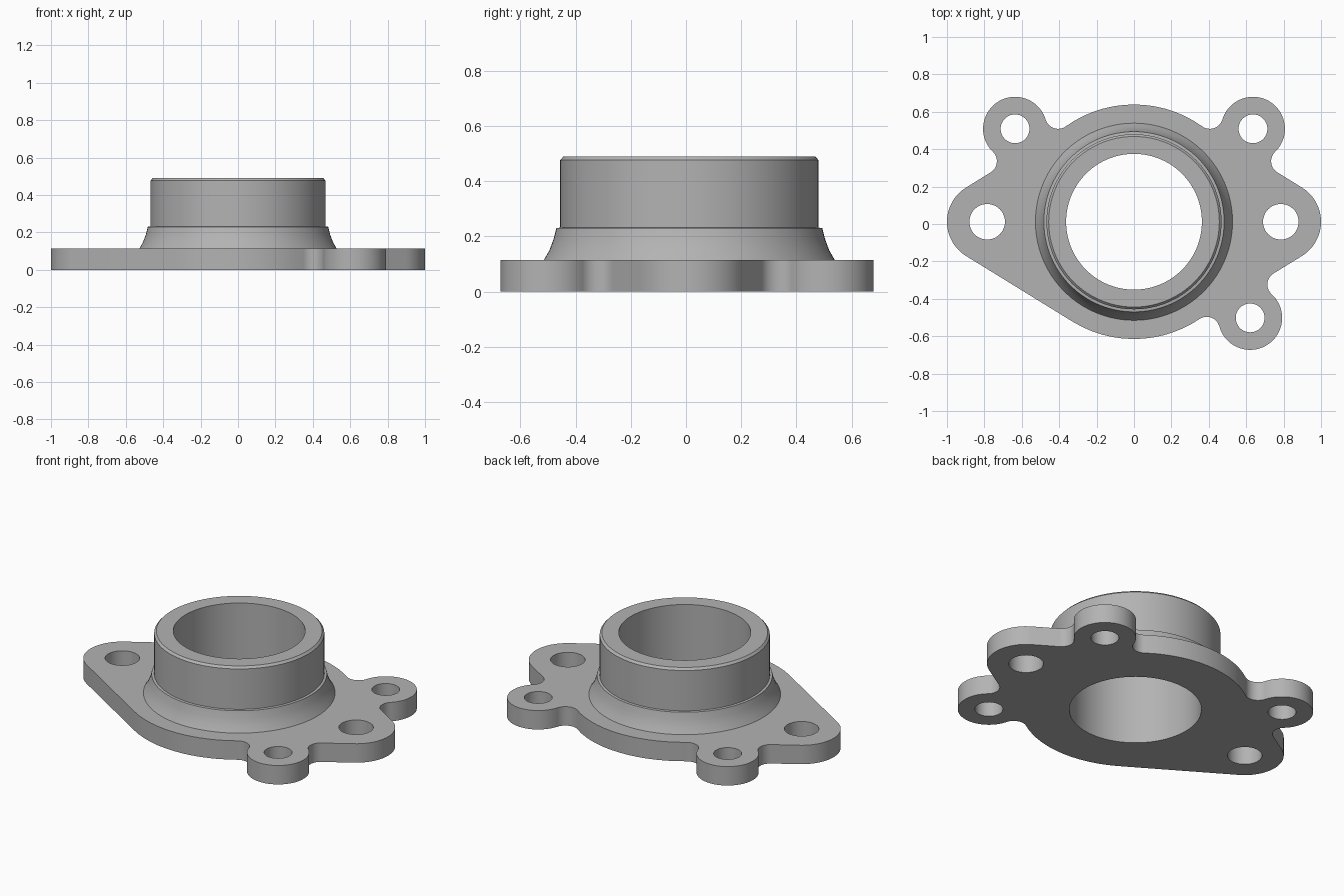
import bpy
import bmesh
import math
from mathutils import Vector

cube = bpy.data.objects.get("Cube")
if cube:
    bpy.data.objects.remove(cube)

# Main dimensions, measured from the bore axis
AXIS_Y = 0.012
PLATE_H = 0.115
DISC_R, EAR_R, LOBE_R, FILLET_R = 0.627, 0.215, 0.171, 0.07
EAR_X = 0.785
BORE_R, FOOT_R = 0.363, 0.527
EAR_HOLE_R, LOBE_HOLE_R = 0.095, 0.077
STEPS = 128
TAU = 2 * math.pi
REAR_LOBE = Vector((0.636, 0.497))
FRONT_LOBE = Vector((0.621, 0.514))

grey = bpy.data.materials.new("cast_grey")
grey.use_nodes = True
colour = (0.45, 0.45, 0.45, 1)
grey.diffuse_color = colour
grey.node_tree.nodes["Principled BSDF"].inputs["Base Color"].default_value = colour


def angle(v):
    return math.atan2(v.y, v.x)


def arc(centre, radius, start, end, turn=1):
    """Points from start to end angle, anticlockwise if turn is 1."""
    sweep = ((end - start) * turn) % TAU
    n = max(3, round(sweep / TAU * 72))
    angles = [start + turn * sweep * i / n for i in range(n + 1)]
    return [Vector((centre.x + radius * math.cos(a), centre.y + radius * math.sin(a)))
            for a in angles]


def quadrant(lobe):
    """Outline from the ear tip round to the disc top, with an optional lobe."""
    origin, ear = Vector((0, 0)), Vector((EAR_X, 0))
    slope = math.acos((DISC_R - EAR_R) / EAR_X)
    points = arc(ear, EAR_R, 0, slope)
    if lobe is None:
        return points + arc(origin, DISC_R, slope, math.pi / 2)
    reach, ring = LOBE_R + FILLET_R, DISC_R + FILLET_R
    # Fillet between the straight side and the lobe
    normal = Vector((math.cos(slope), math.sin(slope)))
    along = Vector((normal.y, -normal.x))
    s = lobe.dot(along) + math.sqrt(reach ** 2 - (ring - lobe.dot(normal)) ** 2)
    outer = normal * ring + along * s
    # Fillet between the lobe and the disc
    dist = lobe.length
    swing = math.acos((ring ** 2 + dist ** 2 - reach ** 2) / (2 * ring * dist))
    theta = angle(lobe) + swing
    inner = Vector((math.cos(theta), math.sin(theta))) * ring
    points += arc(outer, FILLET_R, slope + math.pi, angle(lobe - outer), -1)
    points += arc(lobe, LOBE_R, angle(outer - lobe), angle(inner - lobe))
    points += arc(inner, FILLET_R, angle(lobe - inner), theta + math.pi, -1)
    return points + arc(origin, DISC_R, theta, math.pi / 2)


def circle(x, y, radius, n):
    return [Vector((x + radius * math.cos(TAU * i / n), y + radius * math.sin(TAU * i / n)))
            for i in range(n)]


def finish(name, bm):
    bmesh.ops.recalc_face_normals(bm, faces=bm.faces)
    mesh = bpy.data.meshes.new(name)
    bm.to_mesh(mesh)
    bm.free()
    mesh.materials.append(grey)
    obj = bpy.data.objects.new(name, mesh)
    obj.location.y = AXIS_Y
    bpy.context.collection.objects.link(obj)
    bpy.ops.object.select_all(action="DESELECT")
    obj.select_set(True)
    bpy.context.view_layer.objects.active = obj
    bpy.ops.object.shade_smooth_by_angle(angle=math.radians(25))
    return obj


# Flange plate: four quadrants mirrored into one outline
outline = []
for sx, sy, lobe in ((1, 1, REAR_LOBE), (-1, 1, REAR_LOBE),
                     (-1, -1, None), (1, -1, FRONT_LOBE)):
    part = [Vector((p.x * sx, p.y * sy)) for p in quadrant(lobe)]
    outline += part if sx * sy > 0 else part[::-1]
clean = [p for i, p in enumerate(outline) if (p - outline[i - 1]).length > 0.0005]

# Bolt holes and the opening that the collar fills
loops = [clean, circle(0, 0, FOOT_R, STEPS)]
for side in (-1, 1):
    loops.append(circle(side * EAR_X, 0, EAR_HOLE_R, 48))
    loops.append(circle(side * REAR_LOBE.x, REAR_LOBE.y, LOBE_HOLE_R, 48))
loops.append(circle(FRONT_LOBE.x, -FRONT_LOBE.y, LOBE_HOLE_R, 48))

bm = bmesh.new()
for loop in loops:
    verts = [bm.verts.new((p.x, p.y, 0)) for p in loop]
    for i, v in enumerate(verts):
        bm.edges.new((verts[i - 1], v))
bmesh.ops.triangle_fill(bm, edges=bm.edges[:], use_beauty=True, normal=(0, 0, 1))
bottom = bm.faces[:]
result = bmesh.ops.extrude_face_region(bm, geom=bottom, use_keep_orig=True)
top = [v for v in result["geom"] if isinstance(v, bmesh.types.BMVert)]
bmesh.ops.translate(bm, verts=top, vec=(0, 0, PLATE_H))
hidden = [f for f in bm.faces if all(v.co.xy.length < FOOT_R + 0.001 for v in f.verts)]
bmesh.ops.delete(bm, geom=hidden, context="FACES")
finish("flange_plate", bm)

# Collar: flared foot, small ledge, straight spigot, chamfered rim and bore
profile = [(BORE_R, 0), (FOOT_R, 0), (FOOT_R, PLATE_H), (0.507, 0.15), (0.492, 0.19),
           (0.482, 0.23), (0.468, 0.232), (0.468, 0.477), (0.456, 0.49), (BORE_R, 0.49)]
bm = bmesh.new()
rings = [[bm.verts.new((p.x, p.y, z)) for p in circle(0, 0, r, STEPS)] for r, z in profile]
for k, ring in enumerate(rings):
    if k == 2:
        continue  # the buried wall inside the plate stays open
    below = rings[k - 1]
    for i in range(STEPS):
        bm.faces.new((below[i - 1], below[i], ring[i], ring[i - 1]))
finish("collar", bm)
